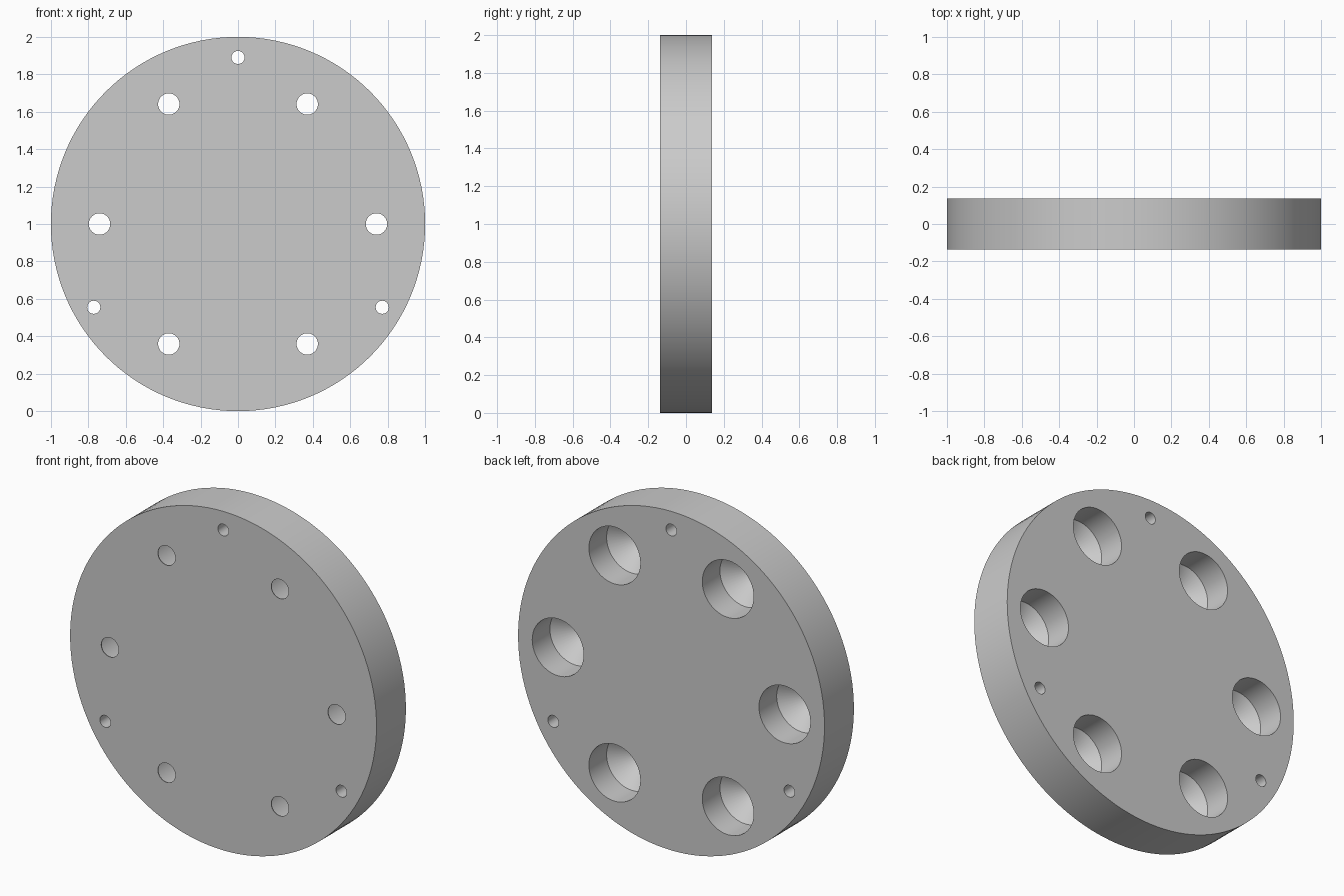
import bpy
import bmesh
from math import cos, sin, radians, pi

if "Cube" in bpy.data.objects:
    bpy.data.objects.remove(bpy.data.objects["Cube"])

HALF = 0.137      # half the plate thickness
BEYOND = 0.2      # cutters reach past both faces


def lathe(bm, x, z, profile, sides):
    """Add a closed solid turned about the y axis through (x, z)."""
    rings = []
    for y, r in profile:
        rings.append([bm.verts.new((x + r * cos(2 * pi * i / sides), y,
                                    z + r * sin(2 * pi * i / sides)))
                      for i in range(sides)])
    for a, b in zip(rings, rings[1:]):
        for i in range(sides):
            j = (i + 1) % sides
            bm.faces.new((a[i], a[j], b[j], b[i]))
    bm.faces.new(rings[0])
    bm.faces.new(rings[-1])


def make_object(name, bm):
    bmesh.ops.recalc_face_normals(bm, faces=bm.faces)
    mesh = bpy.data.meshes.new(name)
    bm.to_mesh(mesh)
    bm.free()
    obj = bpy.data.objects.new(name, mesh)
    bpy.context.collection.objects.link(obj)
    return obj


# Material
grey = bpy.data.materials.new("plain grey")
grey.use_nodes = True
colour = (0.6, 0.6, 0.6, 1)
grey.diffuse_color = colour
grey.node_tree.nodes["Principled BSDF"].inputs["Base Color"].default_value = colour

# Round plate
bm = bmesh.new()
lathe(bm, 0, 1, [(-HALF, 1), (HALF, 1)], 128)
plate = make_object("round_plate", bm)
plate.data.materials.append(grey)

# Six bolt holes with conical seats and wide bores open at the back
bm = bmesh.new()
bolt = [(-BEYOND, 0.057), (-HALF + 0.005, 0.057), (-0.028, 0.168), (BEYOND, 0.168)]
for k in range(6):
    a = radians(60 * k)
    lathe(bm, 0.74 * cos(a), 1 + 0.74 * sin(a), bolt, 48)

# Three small pin holes
pin = [(-BEYOND, 0.035), (BEYOND, 0.035)]
for k in range(3):
    a = radians(90 + 120 * k)
    lathe(bm, 0.89 * cos(a), 1 + 0.89 * sin(a), pin, 32)
cutter = make_object("hole_cutter", bm)
cutter.hide_render = True

# Cut the holes, then discard the cutter
cut = plate.modifiers.new("holes", 'BOOLEAN')
cut.operation = 'DIFFERENCE'
cut.solver = 'EXACT'
cut.object = cutter
bpy.ops.object.select_all(action='DESELECT')
bpy.context.view_layer.objects.active = plate
plate.select_set(True)
bpy.ops.object.modifier_apply(modifier=cut.name)
bpy.data.objects.remove(cutter)

bpy.ops.object.shade_smooth_by_angle(angle=radians(30))
